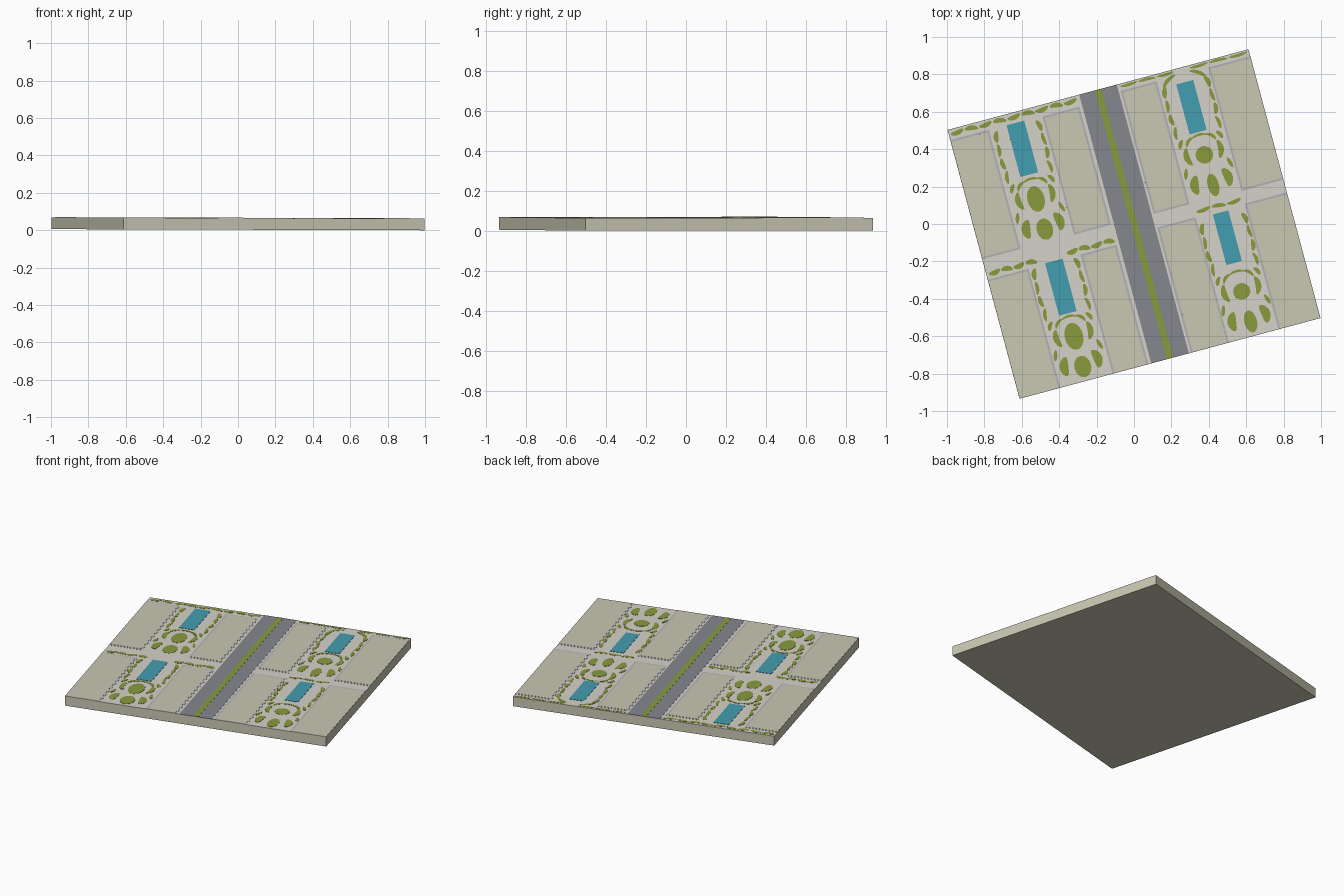
import bpy, bmesh, math
from mathutils import Matrix

if "Cube" in bpy.data.objects:
    bpy.data.objects.remove(bpy.data.objects["Cube"])

# Whole block is turned 15 degrees and tilts very slightly along x
PLACE = (Matrix.Translation((0, 0, 0.003)) @ Matrix.Rotation(0.003, 4, 'Y')
         @ Matrix.Rotation(math.radians(15), 4, 'Z'))
HU, HV, TOP = 0.833, 0.744, 0.061


def material(name, hexcol):
    m = bpy.data.materials.new(name)
    rgb = [(int(hexcol[i:i + 2], 16) / 255) ** 2.2 for i in (0, 2, 4)]
    m.diffuse_color = (*rgb, 1)
    m.use_nodes = True
    m.node_tree.nodes["Principled BSDF"].inputs["Base Color"].default_value = m.diffuse_color
    return m


KHAKI = material("khaki_ground", "C8C7B2")
PAVING = material("pale_paving", "D5D1C8")
KERB = material("grey_kerb", "B0B1B4")
ASPHALT = material("asphalt", "84868C")
GRASS = material("grass", "889A40")
WATER = material("water", "459CAE")


def rect(u0, u1, v0, v1):
    return [(u0, v0), (u1, v0), (u1, v1), (u0, v1)]


def leaf(u, v, length, width, rot=0, bend=0, n=7):
    """Rounded planting bed; bend curves it into a crescent."""
    pts = []
    for i in range(2 * n):
        a = math.pi * i / n
        x, y = math.cos(a), math.sin(a)
        y = width * y + bend * (x * x - 0.5)
        x *= length
        c, s = math.cos(rot), math.sin(rot)
        pts.append((u + x * c - y * s, v + x * s + y * c))
    return pts


def plates(name, outlines, z0, z1, mat):
    """One object made of flat prisms, one per outline."""
    bm = bmesh.new()
    for pts in outlines:
        lo = [bm.verts.new((u, v, z0)) for u, v in pts]
        hi = [bm.verts.new((u, v, z1)) for u, v in pts]
        bm.faces.new(lo[::-1])
        bm.faces.new(hi)
        for i in range(len(pts)):
            j = (i + 1) % len(pts)
            bm.faces.new((lo[i], lo[j], hi[j], hi[i]))
    bm.transform(PLACE)
    me = bpy.data.meshes.new(name)
    bm.to_mesh(me)
    bm.free()
    me.materials.append(mat)
    ob = bpy.data.objects.new(name, me)
    bpy.context.collection.objects.link(ob)
    return ob


# Ground slab and paved surface
plates("ground_slab", [rect(-HU, HU, -HV, HV)], 0, TOP, KHAKI)
plates("paving", [rect(-HU, HU, -HV, HV)], TOP, TOP + 0.001, PAVING)

# Building lots with a kerb showing around each
lots = [(-HU, -.62, .028, .688), (-.325, -.12, .028, .682),
        (.115, .314, .025, .706), (.60, HU, .022, .706),
        (-HU, -.607, -HV, -.085), (-.318, -.12, -HV, -.083),
        (.115, .327, -HV, -.05), (.60, HU, -HV, -.048)]
kerbs, tops = [], []
K = 0.011
for u0, u1, v0, v1 in lots:
    kerbs.append(rect(u0, u1, v0, v1))
    tops.append(rect(u0 + (K if u0 > -HU else .002), u1 - (K if u1 < HU else .002),
                     v0 + (K if v0 > -HV else .002), v1 - K))
plates("lot_kerbs", kerbs, TOP, TOP + 0.002, KERB)
plates("building_lots", tops, TOP, TOP + 0.003, KHAKI)

# Main road with planted median
plates("main_road", [rect(-.104, .104, -HV, HV)], TOP, TOP + 0.002, ASPHALT)
plates("road_median", [rect(-.017, .017, -HV, HV)], TOP, TOP + 0.003, GRASS)

# Pools
plates("pools", [rect(-.522, -.424, .40, .686), rect(-.514, -.417, -.37, -.08),
                 rect(.411, .505, .386, .662), rect(.420, .506, -.34, -.06)],
       TOP, TOP + 0.003, WATER)

# Courtyard beds: side pieces are mirrored about the courtyard axis
Q = math.pi / 2
side_beds = [  # du, dv, half length, half width, rotation, bend
    (.088, .010, .050, .016, Q - .1, .014),
    (.088, -.145, .052, .024, Q + .15, .012),
    (.122, -.075, .030, .010, Q + .3, 0),
    (.062, .088, .032, .009, -.75, -.010),
    (.108, .085, .026, .011, Q + .5, .004),
    (.118, .150, .036, .010, Q + .15, .006),
    (.122, .225, .032, .012, Q - .15, .005),
    (.124, .300, .036, .010, Q + .1, -.004),
    (.118, .375, .032, .013, Q + .25, .006),
]
# u, v of round bed, round bed half width / height, lower bed width / height
courts = [(-.472, .265, .046, .070, .044, .058), (-.466, -.497, .049, .073, .045, .058),
          (.459, .260, .047, .047, .030, .062), (.463, -.497, .046, .044, .034, .060)]
beds = []
for u, v, rx, ry, lx, ly in courts:
    beds.append(leaf(u, v, rx, ry, n=12))
    beds.append(leaf(u + .004, v - .168, lx, ly, n=10))
    beds.append(leaf(u, v + .106, .045, .007, 0, -.012))
    for s in (1, -1):
        for du, dv, ln, w, rot, bend in side_beds:
            pts = leaf(s * du, dv, ln, w, rot, 0 if s == 0 else bend)
            if s < 0:
                # mirror the right-hand piece, keeping the winding
                pts = [(-x, y) for x, y in leaf(du, dv, ln, w, rot, bend)][::-1]
            beds.append([(u + x, v + y) for x, y in pts])
plates("courtyard_beds", beds, TOP, TOP + 0.0025, GRASS)


# Broken hedge strips along the rear edge and the side street
def strip(u0, u1, v, width, tilt, step=.075):
    n = max(1, round((u1 - u0) / step))
    d = (u1 - u0) / n
    return [leaf(u0 + d * (i + .5), v, d * .47, width, tilt * (-1) ** i,
                 width * .5 * (-1) ** i) for i in range(n)]


hedges = (strip(-.825, -.12, .719, .013, .16)
          + strip(.115, .42, .729, .008, .03, .10) + strip(.50, .825, .729, .008, .03, .10)
          + strip(-.82, -.55, -.056, .014, .18) + strip(-.39, -.12, -.056, .014, .18)
          + strip(.335, .59, -.022, .011, .12))
# Corner sweeps around the heads of the upper right courtyard
hedges += [leaf(.375, .690, .050, .010, .6, -.010), leaf(.541, .690, .050, .010, -.6, -.010)]
plates("hedge_strips", hedges, TOP, TOP + 0.0022, GRASS)
